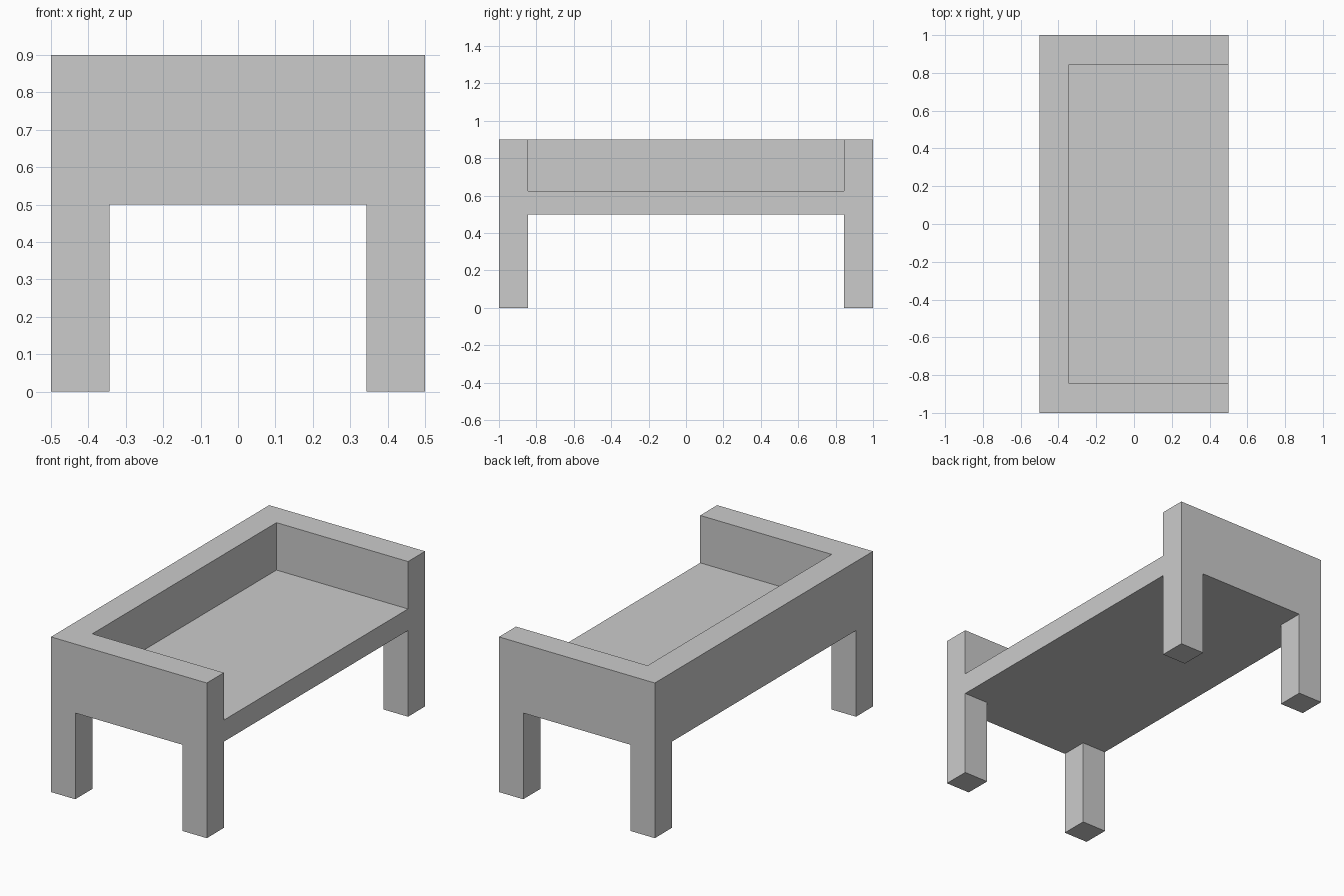
import bpy
import bmesh
import math

if "Cube" in bpy.data.objects:
    bpy.data.objects.remove(bpy.data.objects["Cube"])

HX, HY, TOP = 0.5, 1.0, 0.9      # half width, half length, height
T = 0.156                        # leg and wall thickness
UNDER, SEAT = 0.5, 0.625         # underside and top of the seat slab
M = 0.2                          # how far cutters overshoot


def box(name, lo, hi):
    """Axis-aligned box between two corners."""
    bpy.ops.mesh.primitive_cube_add(size=1, location=[(a + b) / 2 for a, b in zip(lo, hi)])
    ob = bpy.context.object
    ob.name = ob.data.name = name
    ob.scale = [b - a for a, b in zip(lo, hi)]
    bpy.ops.object.transform_apply(location=True, rotation=False, scale=True)
    return ob


def carve(target, lo, hi):
    """Cut a box-shaped void out of the target."""
    cutter = box("cutter", lo, hi)
    cutter.hide_render = True
    mod = target.modifiers.new("carve", 'BOOLEAN')
    mod.operation, mod.solver, mod.object = 'DIFFERENCE', 'EXACT', cutter
    bpy.context.view_layer.objects.active = target
    bpy.ops.object.modifier_apply(modifier=mod.name)
    bpy.data.objects.remove(cutter)


# Solid block carved into a bench with back, two arms and four legs
bench = box("bench_frame", (-HX, -HY, 0), (HX, HY, TOP))

# Seat recess, open towards +x
carve(bench, (-HX + T, -HY + T, SEAT), (HX + M, HY - T, TOP + M))

# Gaps between the legs, along the length and across the width
carve(bench, (-HX + T, -HY - M, -M), (HX - T, HY + M, UNDER))
carve(bench, (-HX - M, -HY + T, -M), (HX + M, HY - T, UNDER))

# Merge coplanar faces left by the cuts
bm = bmesh.new()
bm.from_mesh(bench.data)
bmesh.ops.remove_doubles(bm, verts=bm.verts, dist=1e-4)
bmesh.ops.dissolve_limit(bm, angle_limit=math.radians(1), verts=bm.verts, edges=bm.edges)
bm.to_mesh(bench.data)
bm.free()
